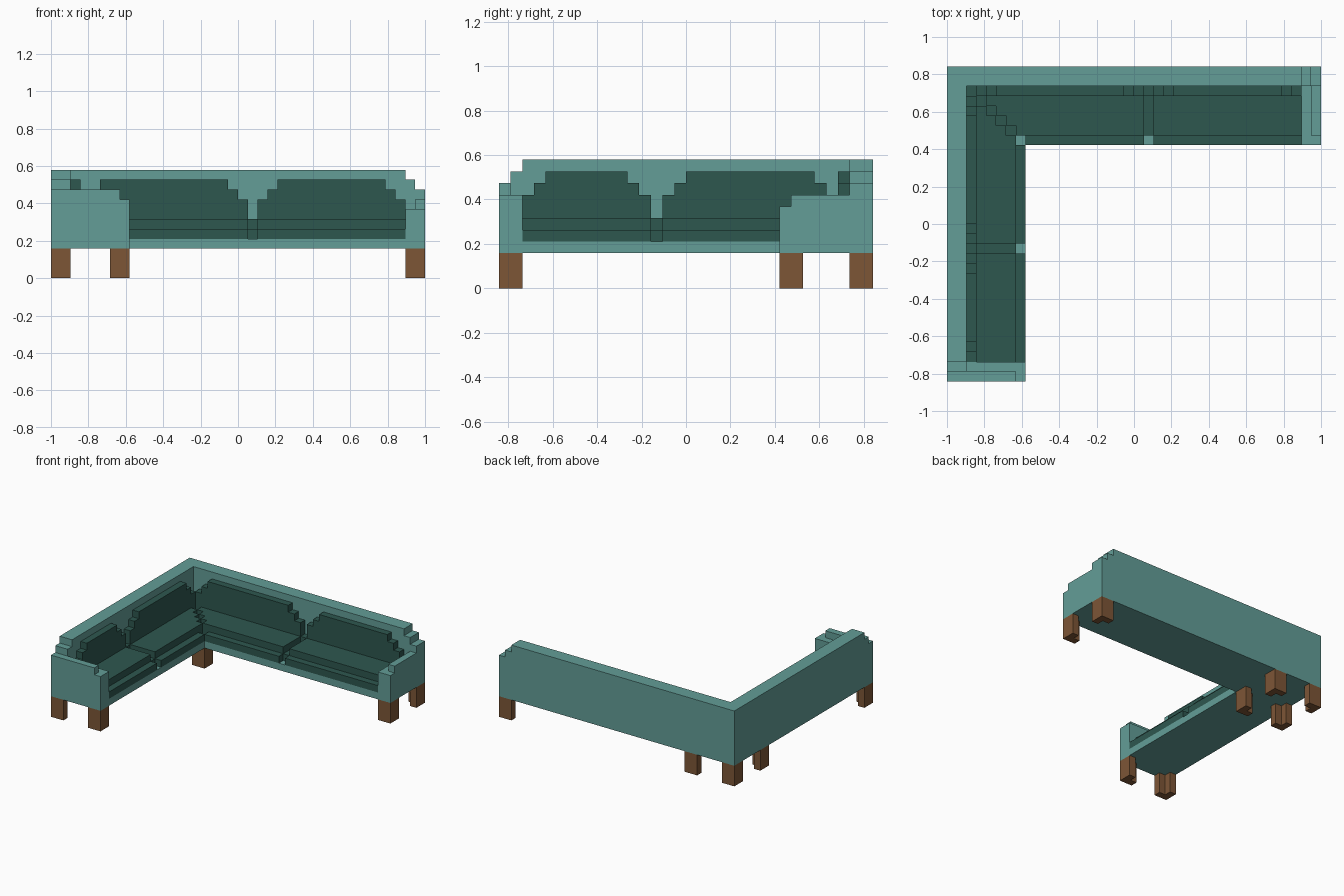
import bpy, bmesh
from mathutils import Vector

if "Cube" in bpy.data.objects:
    bpy.data.objects.remove(bpy.data.objects["Cube"], do_unlink=True)

U = 2 / 38  # one block of the stepped grid; all sizes below are in blocks


def material(name, rgb):
    m = bpy.data.materials.new(name)
    m.use_nodes = True
    m.diffuse_color = (*rgb, 1)
    bsdf = m.node_tree.nodes["Principled BSDF"]
    bsdf.inputs["Base Color"].default_value = (*rgb, 1)
    bsdf.inputs["Roughness"].default_value = 0.8
    return m


TEAL = material("light_teal", (0.125, 0.34, 0.31))
DARK = material("dark_teal", (0.027, 0.095, 0.078))
WOOD = material("brown_wood", (0.205, 0.093, 0.037))


def prism(name, points, lo, hi, mat, axis="z"):
    """Extrude a flat outline along an axis from lo to hi."""
    place = {"z": lambda a, b, c: (a, b, c),   # outline in x, y
             "y": lambda a, b, c: (a, c, b),   # outline in x, z
             "x": lambda a, b, c: (c, a, b)}[axis]  # outline in y, z
    bm = bmesh.new()
    face = bm.faces.new([bm.verts.new(Vector(place(a, b, lo)) * U) for a, b in points])
    ext = bmesh.ops.extrude_face_region(bm, geom=[face])
    verts = [e for e in ext["geom"] if isinstance(e, bmesh.types.BMVert)]
    bmesh.ops.translate(bm, verts=verts, vec=Vector(place(0, 0, hi - lo)) * U)
    bmesh.ops.recalc_face_normals(bm, faces=bm.faces[:])
    mesh = bpy.data.meshes.new(name)
    bm.to_mesh(mesh)
    bm.free()
    mesh.materials.append(mat)
    obj = bpy.data.objects.new(name, mesh)
    bpy.context.collection.objects.link(obj)
    return obj


def box(name, x0, x1, y0, y1, z0, z1, mat):
    return prism(name, [(x0, y0), (x1, y0), (x1, y1), (x0, y1)], z0, z1, mat)


# Frame: L-shaped base and back wall
prism("frame_base", [(-19, -16), (-11, -16), (-11, 8), (19, 8), (19, 16), (-19, 16)],
      3, 4, TEAL)
prism("back_wall", [(-19, -14), (-17, -14), (-17, 14), (17, 14), (17, 16), (-19, 16)],
      4, 11, TEAL)

# Front arm with its raised outer ridge and wall step
prism("front_arm_ridge", [(-19, 4), (-11, 4), (-11, 8), (-12, 8), (-12, 9), (-19, 9)],
      -16, -15, TEAL, "y")
box("front_arm_inner", -17, -11, -15, -14, 4, 8, TEAL)
box("front_wall_step", -19, -17, -15, -14, 4, 10, TEAL)

# Left arm with its raised outer ridge and wall steps
prism("left_arm_ridge", [(8, 4), (16, 4), (16, 9), (14, 9), (14, 8), (9, 8), (9, 7), (8, 7)],
      18, 19, TEAL, "x")
box("left_arm_inner", 17, 18, 8, 14, 4, 7, TEAL)
box("left_wall_step", 17, 18, 14, 16, 4, 10, TEAL)

# Seat underlayer, which shows at the bottom of the grooves
prism("seat_underlayer", [(-17, -14), (-12, -14), (-12, 9), (17, 9), (17, 14), (-17, 14)],
      4, 5, DARK)

# Seat cushions, parted by straight grooves and a stepped corner groove
box("seat_cushion_left", 2, 17, 9, 13, 5, 6, DARK)
box("seat_cushion_front", -16, -12, -14, -3, 5, 6, DARK)
prism("seat_cushion_back_corner",
      [(1, 9), (1, 13), (-15, 13), (-15, 12), (-14, 12), (-14, 11), (-13, 11),
       (-13, 10), (-12, 10), (-12, 9)], 5, 6, DARK)
prism("seat_cushion_side_corner",
      [(-16, -2), (-12, -2), (-12, 9), (-13, 9), (-13, 10), (-14, 10), (-14, 11),
       (-15, 11), (-15, 12), (-16, 12)], 5, 6, DARK)

# Low front lips of the seat cushions
for i, (a, b) in enumerate([(-11, 1), (2, 17)]):
    box(f"back_seat_lip_{i + 1}", a, b, 8, 9, 4, 5, DARK)
for i, (a, b) in enumerate([(-14, -3), (-2, 8)]):
    box(f"side_seat_lip_{i + 1}", -12, -11, a, b, 4, 5, DARK)


# Back cushions: stepped tops joined by a low strip
def cushion_row(start, end, spans):
    pts = [(start, 5), (start, 6)]
    for a, b in spans:
        pts += [(a, 6), (a, 8), (a + 1, 8), (a + 1, 9), (a + 2, 9), (a + 2, 10),
                (b - 2, 10), (b - 2, 9), (b - 1, 9), (b - 1, 8), (b, 8), (b, 6)]
    pts += [(end, 6), (end, 5)]
    return [p for i, p in enumerate(pts) if i == 0 or p != pts[i - 1]]


prism("back_cushions", cushion_row(-17, 17, [(-16, 1), (2, 17)]), 13, 14, DARK, "y")
prism("side_cushions", cushion_row(-14, 13, [(-14, -3), (-2, 13)]), -17, -16, DARK, "x")

# Legs: L-shaped posts with the inner corner cut away (centre x, centre y, inner direction)
LEGS = [(-18, -15, 1, 1), (-12, -15, -1, 1),
        (-18, 9, 1, 1), (-12, 9, -1, 1), (-18, 15, 1, -1), (-12, 15, -1, -1),
        (18, 9, -1, 1), (18, 15, -1, -1)]
for i, (cx, cy, sx, sy) in enumerate(LEGS):
    outline = [(-1, -1), (1, -1), (1, 0), (0, 0), (0, 1), (-1, 1)]
    prism(f"leg_{i + 1}", [(cx + sx * x, cy + sy * y) for x, y in outline], 0, 3, WOOD)
